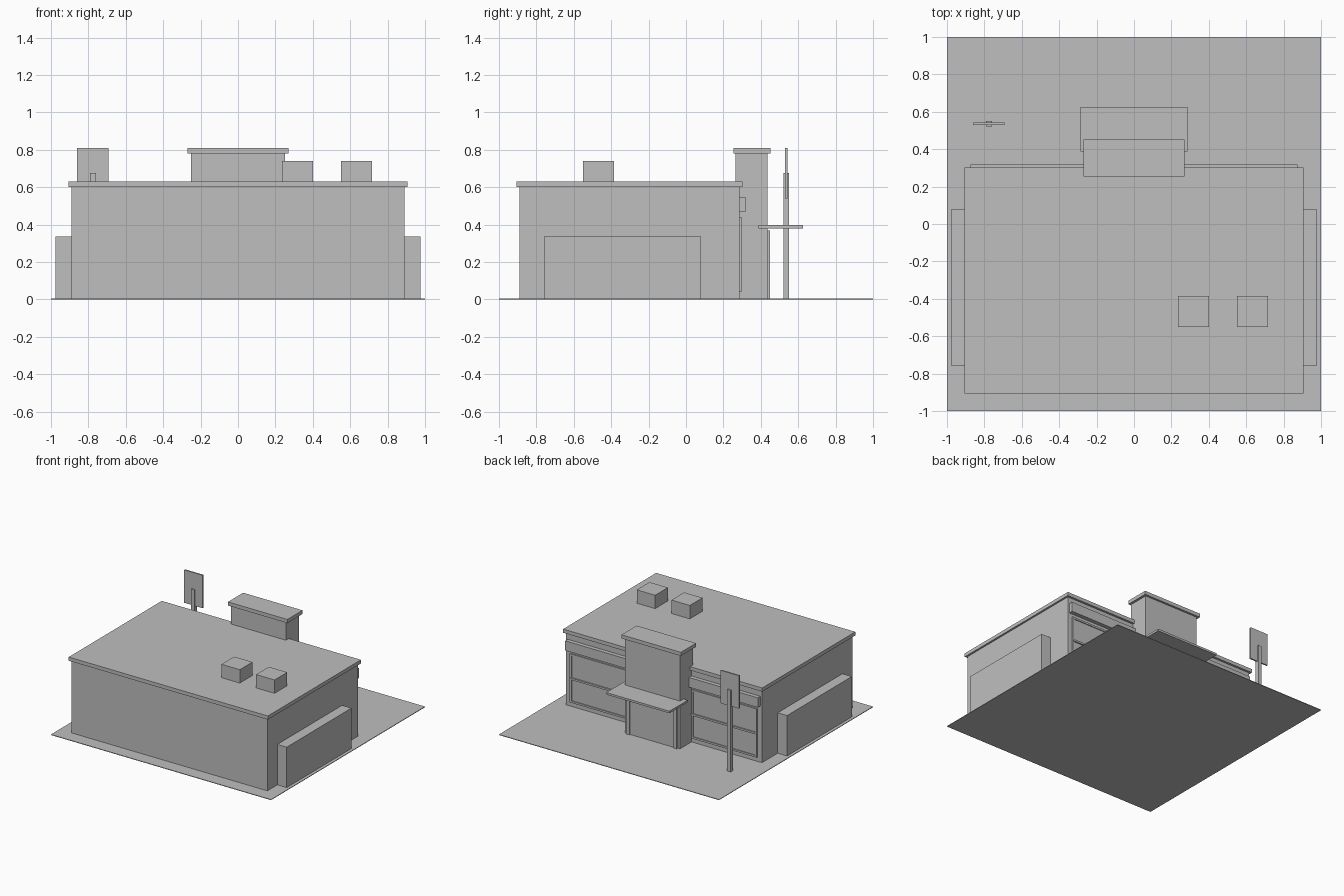
import bpy
import bmesh
from mathutils import Matrix, Vector

cube = bpy.data.objects.get("Cube")
if cube:
    bpy.data.objects.remove(cube, do_unlink=True)

# One plain grey for everything
grey = bpy.data.materials.new("light grey")
grey.use_nodes = True
color = (0.52, 0.52, 0.52, 1)
grey.diffuse_color = color
grey.node_tree.nodes["Principled BSDF"].inputs["Base Color"].default_value = color

GROUND = 0.005
WALL_X, WALL_BACK, WALL_TOP = 0.89, 0.285, 0.60
ROOF_TOP = 0.63
TOWER_X, TOWER_BACK = 0.25, 0.435


def box(name, x, y, z):
    """Box between the given (low, high) limits on each axis."""
    lo, hi = (Vector(v) for v in zip(x, y, z))
    bm = bmesh.new()
    bmesh.ops.create_cube(bm, size=1, matrix=Matrix.Translation((lo + hi) / 2)
                          @ Matrix.Diagonal((*(hi - lo), 1)))
    mesh = bpy.data.meshes.new(name)
    bm.to_mesh(mesh)
    bm.free()
    mesh.materials.append(grey)
    obj = bpy.data.objects.new(name, mesh)
    bpy.context.collection.objects.link(obj)
    return obj


def mirrored(name, x, y, z):
    """The same box on both sides of x = 0."""
    box("left_" + name, x, y, z)
    box("right_" + name, (-x[1], -x[0]), y, z)


# Lot and main building
box("ground_slab", (-1, 1), (-1, 1), (0, GROUND))
box("building_walls", (-WALL_X, WALL_X), (-0.89, WALL_BACK), (GROUND, WALL_TOP))
box("roof_slab", (-0.905, 0.905), (-0.905, 0.303), (WALL_TOP, ROOF_TOP))
mirrored("side_annex", (WALL_X, 0.975), (-0.76, 0.08), (GROUND, 0.337))

# Rooftop units
for name, x in (("inner", 0.235), ("outer", 0.55)):
    box(name + "_roof_unit", (x, x + 0.167), (-0.55, -0.385), (ROOF_TOP, 0.74))

# Entrance tower, cap and canopy
box("tower", (-TOWER_X, TOWER_X), (0.265, TOWER_BACK), (GROUND, 0.78))
box("tower_cap", (-0.27, 0.27), (0.255, 0.452), (0.78, 0.81))
box("canopy", (-0.287, 0.287), (0.387, 0.625), (0.38, 0.397))

# Door with its frame
frame_y = (TOWER_BACK, 0.45)
box("door_panel", (-0.2, 0.2), (TOWER_BACK, 0.44), (GROUND, 0.35))
mirrored("door_post", (0.2, 0.23), frame_y, (GROUND, 0.37))
box("door_lintel", (-0.2, 0.2), frame_y, (0.35, 0.37))

# Shop windows: glass, border and crossbar
border_y = (WALL_BACK, 0.296)
win_in, win_out, win_low, win_high, bar = 0.255, 0.85, 0.04, 0.44, 0.015
mirrored("window_glass", (win_in, win_out), (WALL_BACK, 0.289), (win_low, win_high))
mirrored("window_inner_jamb", (win_in, win_in + bar), border_y, (win_low, win_high))
mirrored("window_outer_jamb", (win_out - bar, win_out), border_y, (win_low, win_high))
mirrored("window_sill", (win_in, win_out), border_y, (win_low, win_low + bar))
mirrored("window_head", (win_in, win_out), border_y, (win_high - bar, win_high))
mirrored("window_crossbar", (win_in, win_out), (WALL_BACK, 0.3), (0.23, 0.245))

# Fascia band above the windows
mirrored("fascia_band", (TOWER_X, 0.875), (WALL_BACK, 0.318), (0.467, 0.547))

# Roadside sign
box("sign_pole", (-0.792, -0.76), (0.52, 0.552), (GROUND, 0.675))
box("sign_board", (-0.86, -0.693), (0.53, 0.542), (0.54, 0.81))
